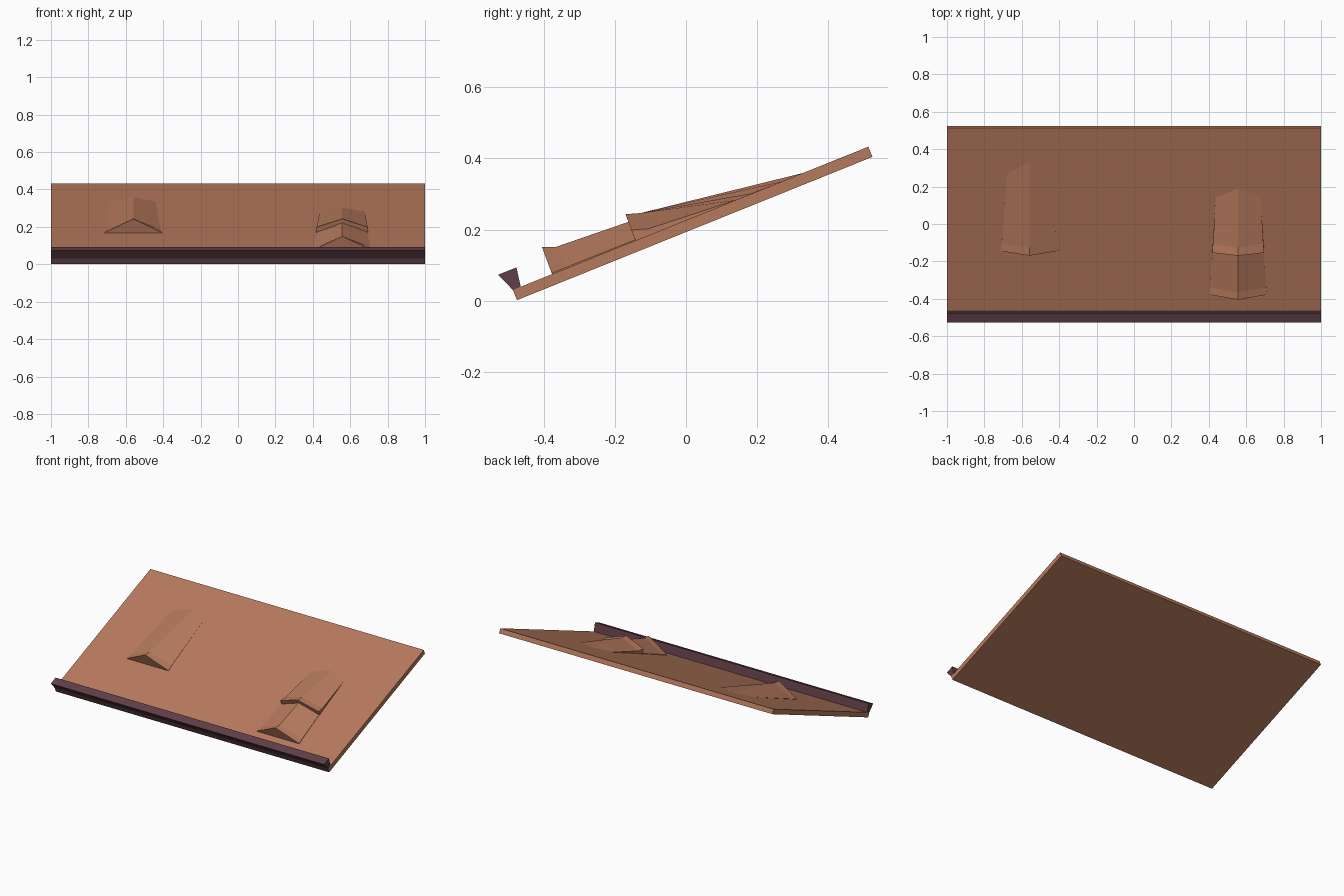
import bpy, bmesh, math
from mathutils import Matrix

cube = bpy.data.objects.get("Cube")
if cube:
    bpy.data.objects.remove(cube, do_unlink=True)


def material(name, rgb):
    mat = bpy.data.materials.new(name)
    mat.use_nodes = True
    mat.diffuse_color = (*rgb, 1)
    mat.node_tree.nodes["Principled BSDF"].inputs["Base Color"].default_value = (*rgb, 1)
    return mat


CLAY = material("clay brown", (0.47, 0.195, 0.11))
PLUM = material("dark plum", (0.117, 0.05, 0.063))

# Roof frame: x across, y up the slope, z away from the roof surface
SLOPE = Matrix.Translation((0, -0.487, 0.03)) @ Matrix.Rotation(math.atan(0.403), 4, 'X')
LENGTH, THICK = 1.078, 0.031


def loft(name, sections, mats):
    """Skin a list of equal cross-sections and close both ends."""
    bm = bmesh.new()
    rings = [[bm.verts.new(p) for p in s] for s in sections]
    n = len(rings[0])
    for a, b in zip(rings, rings[1:]):
        for i in range(n):
            j = (i + 1) % n
            bm.faces.new((a[i], a[j], b[j], b[i]))
    bm.faces.new(rings[0])
    bm.faces.new(rings[-1])
    bmesh.ops.recalc_face_normals(bm, faces=bm.faces)
    bm.transform(SLOPE)
    mesh = bpy.data.meshes.new(name)
    bm.to_mesh(mesh)
    bm.free()
    for m in mats:
        mesh.materials.append(m)
    obj = bpy.data.objects.new(name, mesh)
    bpy.context.collection.objects.link(obj)
    return obj


def bar(name, profile, mats):
    """Extrude a side profile across the full width."""
    return loft(name, [[(x, y, z) for y, z in profile] for x in (-1, 1)], mats)


def ridge_tile(name, cx, rows):
    """Row: half width, side y, side low, side top, ridge y, ridge low, ridge top."""
    sections = []
    for w, ys, low, top, ym, mid_low, mid_top in rows:
        sections.append([(cx - w, ys, low), (cx - w, ys, top), (cx, ym, mid_top),
                         (cx + w, ys, top), (cx + w, ys, low), (cx, ym, mid_low)])
    return loft(name, sections, [CLAY])


# Sloping slab with a dark front edge
slab = bar("roof_slab", [(0, 0), (LENGTH, 0), (LENGTH, -THICK), (0, -THICK)], [CLAY, PLUM])
for face in slab.data.polygons:
    if face.normal.y < -0.8 and face.center.y < -0.4:
        face.material_index = 1

# Flared lip along the eave
bar("eave_lip", [(0, 0), (-0.022, 0.055), (0.033, 0.055), (0.024, 0)], [PLUM])

# Raised tiles
S = -0.01
ridge_tile("left_tile", -0.56, [
    (0.153, 0.37, S, 0.002, 0.374, S, 0.079),
    (0.146, 0.413, S, 0.002, 0.415, S, 0.066),
    (0.12, 0.816, S, 0, 0.88, S, 0)])
ridge_tile("lower_right_tile", 0.557, [
    (0.155, 0.119, S, 0.003, 0.121, S, 0.081),
    (0.15, 0.162, S, 0.003, 0.158, S, 0.067),
    (0.13, 0.45, S, 0.002, 0.45, S, 0.052)])
ridge_tile("upper_right_tile", 0.557, [
    (0.139, 0.372, 0, 0.032, 0.374, 0.053, 0.079),
    (0.135, 0.418, S, 0.017, 0.415, 0.04, 0.066),
    (0.12, 0.676, S, 0, 0.73, S, 0)])
